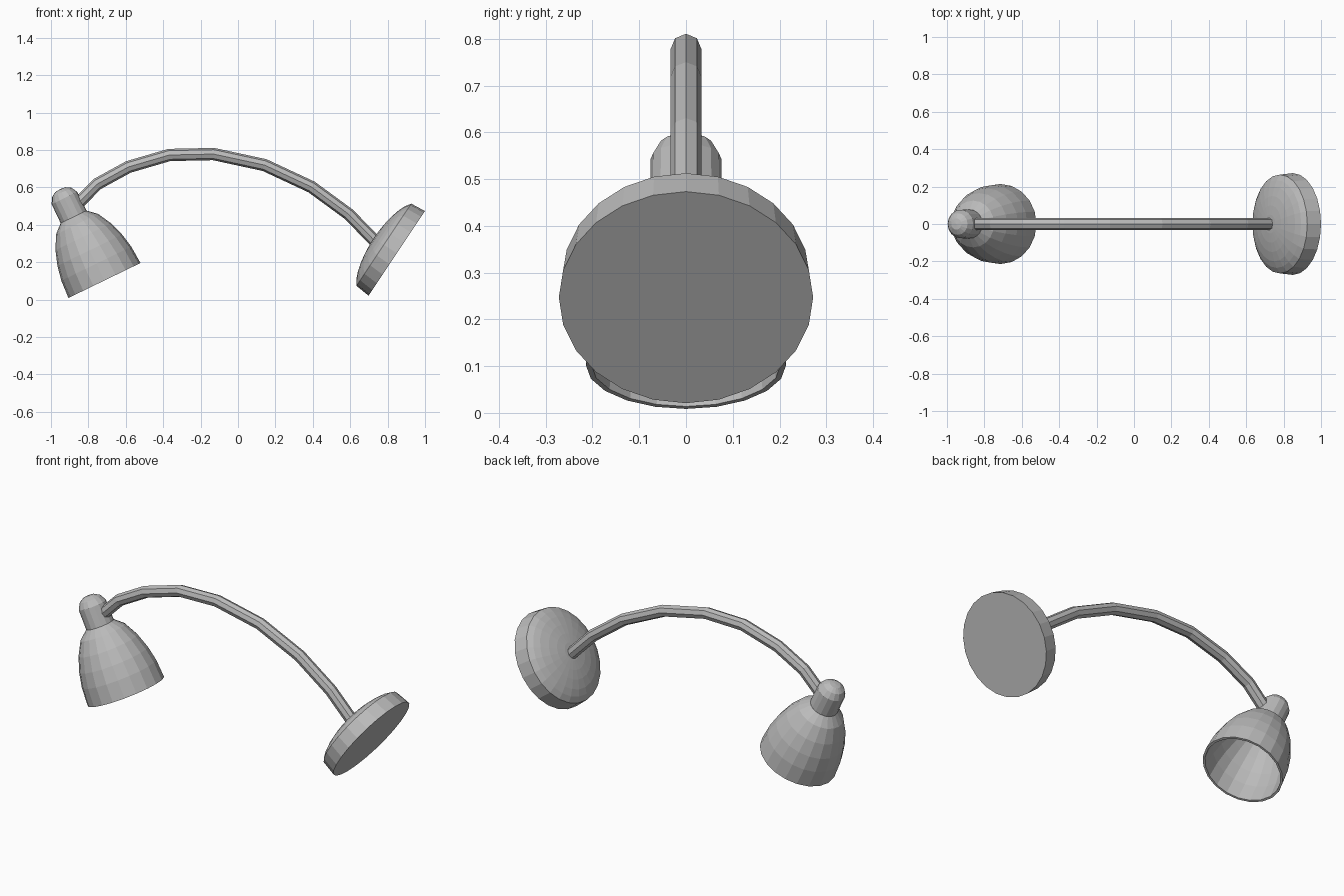
import bpy
from math import sin, cos, tau
from mathutils import Vector, Matrix

cube = bpy.data.objects.get("Cube")
if cube:
    bpy.data.objects.remove(cube, do_unlink=True)

grey = bpy.data.materials.new("plain grey")
grey.use_nodes = True
colour = (0.5, 0.5, 0.5, 1)
grey.diffuse_color = colour
grey.node_tree.nodes["Principled BSDF"].inputs["Base Color"].default_value = colour


def add_object(name, data):
    data.materials.append(grey)
    obj = bpy.data.objects.new(name, data)
    bpy.context.collection.objects.link(obj)
    return obj


def lathe(name, profile, sides, centre, axis):
    """Revolve (radius, height) points about an axis in the xz plane."""
    verts, rings, faces = [], [], []
    for r, h in profile:
        count = sides if r else 1
        rings.append(range(len(verts), len(verts) + count))
        verts += [(r * cos(tau * i / sides), r * sin(tau * i / sides), h) for i in range(count)]
    for a, b in zip(rings, rings[1:]):
        for i in range(sides):
            j = (i + 1) % sides
            quad = [a[i % len(a)], a[j % len(a)], b[j % len(b)], b[i % len(b)]]
            faces.append(list(dict.fromkeys(quad)))
    mesh = bpy.data.meshes.new(name)
    mesh.from_pydata(verts, [], faces)
    n = Vector(axis).normalized()
    y = Vector((0, 1, 0))
    turn = Matrix((y.cross(n), y, n)).transposed()
    obj = add_object(name, mesh)
    obj.matrix_world = Matrix.Translation(centre) @ turn.to_4x4()
    return obj


# Wall plate: flat back, straight rim and shallow dome
lathe("wall_base",
      [(0, 0), (0.272, 0), (0.264, 0.083), (0.235, 0.103), (0.2, 0.118),
       (0.15, 0.132), (0.1, 0.141), (0.05, 0.146), (0, 0.147)],
      24, (0.849, 0, 0.247), (-0.832, 0, 0.555))

# Bell shade: inner wall, open rim, outer wall
shade_centre, shade_axis = (-0.714, 0, 0.102), (-0.437, 0, 0.9)
lathe("lamp_shade",
      [(0, 0.365), (0.07, 0.362), (0.115, 0.325), (0.153, 0.255), (0.18, 0.18),
       (0.196, 0.1), (0.202, 0), (0.214, 0), (0.208, 0.1), (0.192, 0.18),
       (0.165, 0.26), (0.125, 0.335), (0.077, 0.378), (0, 0.378)],
      20, shade_centre, shade_axis)

# Socket cap above the shade
lathe("socket_neck",
      [(0, 0.36), (0.077, 0.36), (0.076, 0.49), (0.058, 0.523), (0.03, 0.54), (0, 0.543)],
      16, shade_centre, shade_axis)

# Bent arm from socket to wall plate
path = [(-0.85, 0.52), (-0.752, 0.618), (-0.586, 0.709), (-0.367, 0.773), (-0.131, 0.778),
        (0.142, 0.719), (0.393, 0.602), (0.591, 0.457), (0.745, 0.3)]
curve = bpy.data.curves.new("curved_arm", "CURVE")
curve.dimensions = "3D"
curve.bevel_depth = 0.033
curve.bevel_resolution = 2
curve.use_fill_caps = True
spline = curve.splines.new("POLY")
spline.points.add(len(path) - 1)
for point, (x, z) in zip(spline.points, path):
    point.co = (x, 0, z, 1)
spline.use_smooth = False
add_object("curved_arm", curve)
